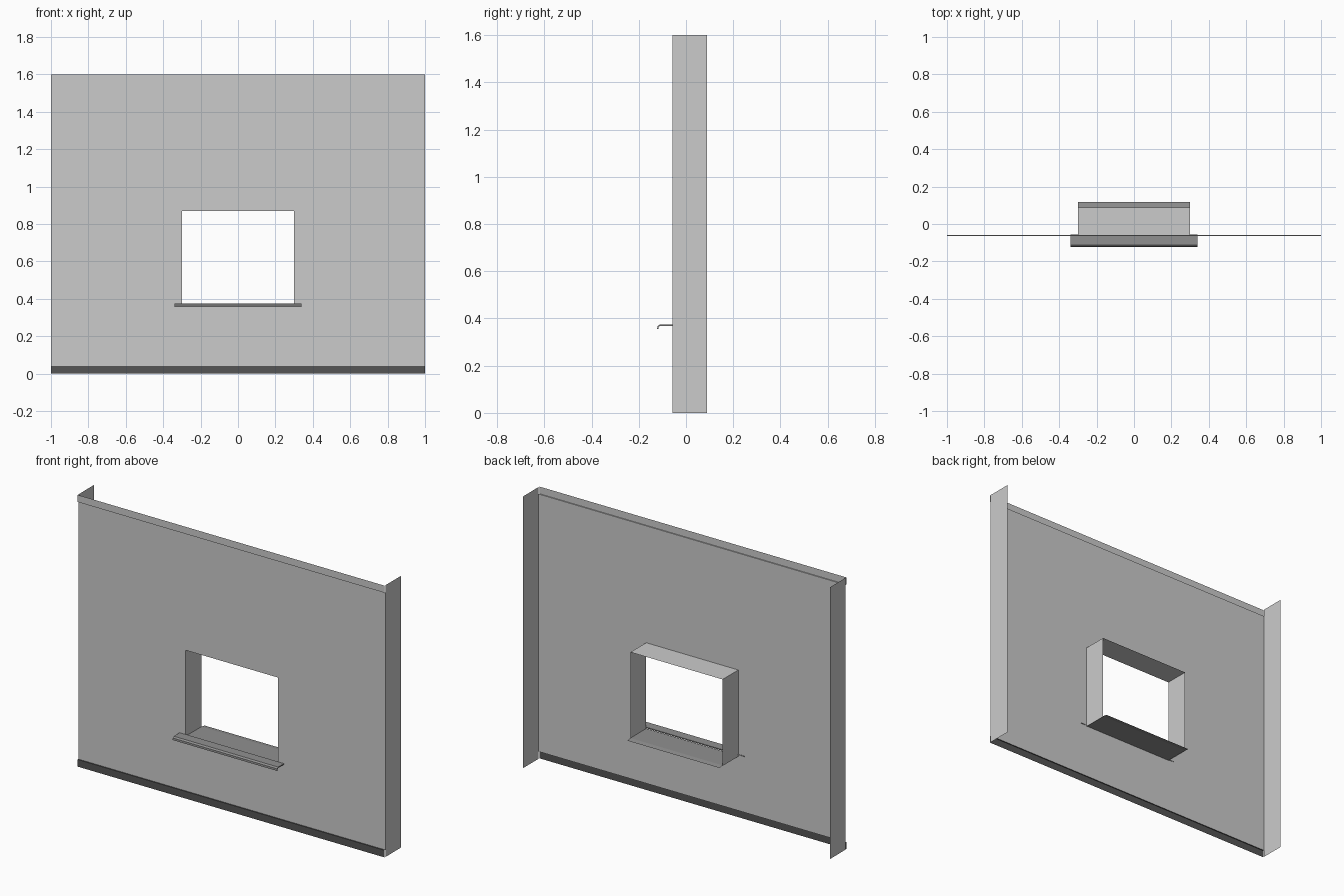
import bpy

if "Cube" in bpy.data.objects:
    bpy.data.objects.remove(bpy.data.objects["Cube"])

WALL, BACK, LIP = -0.058, 0.088, -0.064   # main depth planes (y)
OW, OB, OT = 0.3, 0.365, 0.87             # opening half width, bottom, top
H, BAND = 1.6, 0.042


def grey(name, v):
    m = bpy.data.materials.new(name)
    m.diffuse_color = (v, v, v, 1)
    m.use_nodes = True
    m.node_tree.nodes["Principled BSDF"].inputs["Base Color"].default_value = m.diffuse_color
    return m


def mesh(name, verts, faces, mat=None):
    me = bpy.data.meshes.new(name)
    me.from_pydata(verts, [], faces)
    ob = bpy.data.objects.new(name, me)
    bpy.context.collection.objects.link(ob)
    if mat:
        me.materials.append(mat)
    return ob


def sheet(name, profile, hw, mat=None):
    """Sweep a (y, z) profile across x from -hw to hw."""
    verts = [(x, y, z) for y, z in profile for x in (-hw, hw)]
    faces = [(2*i, 2*i+1, 2*i+3, 2*i+2) for i in range(len(profile) - 1)]
    return mesh(name, verts, faces, mat)


def side_sheet(name, x, z0, z1):
    """Upright sheet running front to back at x."""
    return mesh(name, [(x, WALL, z0), (x, BACK, z0), (x, BACK, z1), (x, WALL, z1)],
                [(0, 1, 2, 3) if x > 0 else (3, 2, 1, 0)])


plinth_mat = grey("plinth_dark", 0.09)
cornice_mat = grey("cornice_grey", 0.55)
sill_mat = grey("sill_grey", 0.28)

# Wall face: 3 x 3 grid of panels without the middle one
xs, zs = (-1, -OW, OW, 1), (BAND, OB, OT, H - BAND)
mesh("wall", [(x, WALL, z) for z in zs for x in xs],
     [(4*r+c, 4*r+c+1, 4*r+c+5, 4*r+c+4)
      for r in range(3) for c in range(3) if (r, c) != (1, 1)])

# Raised bands along the bottom and top
sheet("plinth_band", [(LIP, 0), (LIP, BAND), (WALL, BAND)], 1, plinth_mat)
sheet("cornice_band", [(WALL, H - BAND), (LIP, H - BAND), (LIP, H)], 1, cornice_mat)

# Wall returns and window reveals
for side, s in (("left", -1), ("right", 1)):
    side_sheet(side + "_return", s, 0, H)
    side_sheet(side + "_reveal", s * OW, OB - 0.004, OT)
sheet("lintel_reveal", [(WALL, OT), (BACK, OT)], OW)

# Window sill: inner board, and wider nosing with a turned-down lip
sheet("sill_board", [(WALL, 0.365), (BACK, 0.364), (0.117, 0.36)], OW, sill_mat)
nose = sheet("sill_nosing", [(WALL + 0.002, 0.368), (-0.11, 0.368),
                             (-0.116, 0.364), (-0.116, 0.355)], 0.34, sill_mat)
thick = nose.modifiers.new("thickness", 'SOLIDIFY')
thick.thickness = 0.006
thick.offset = -1
